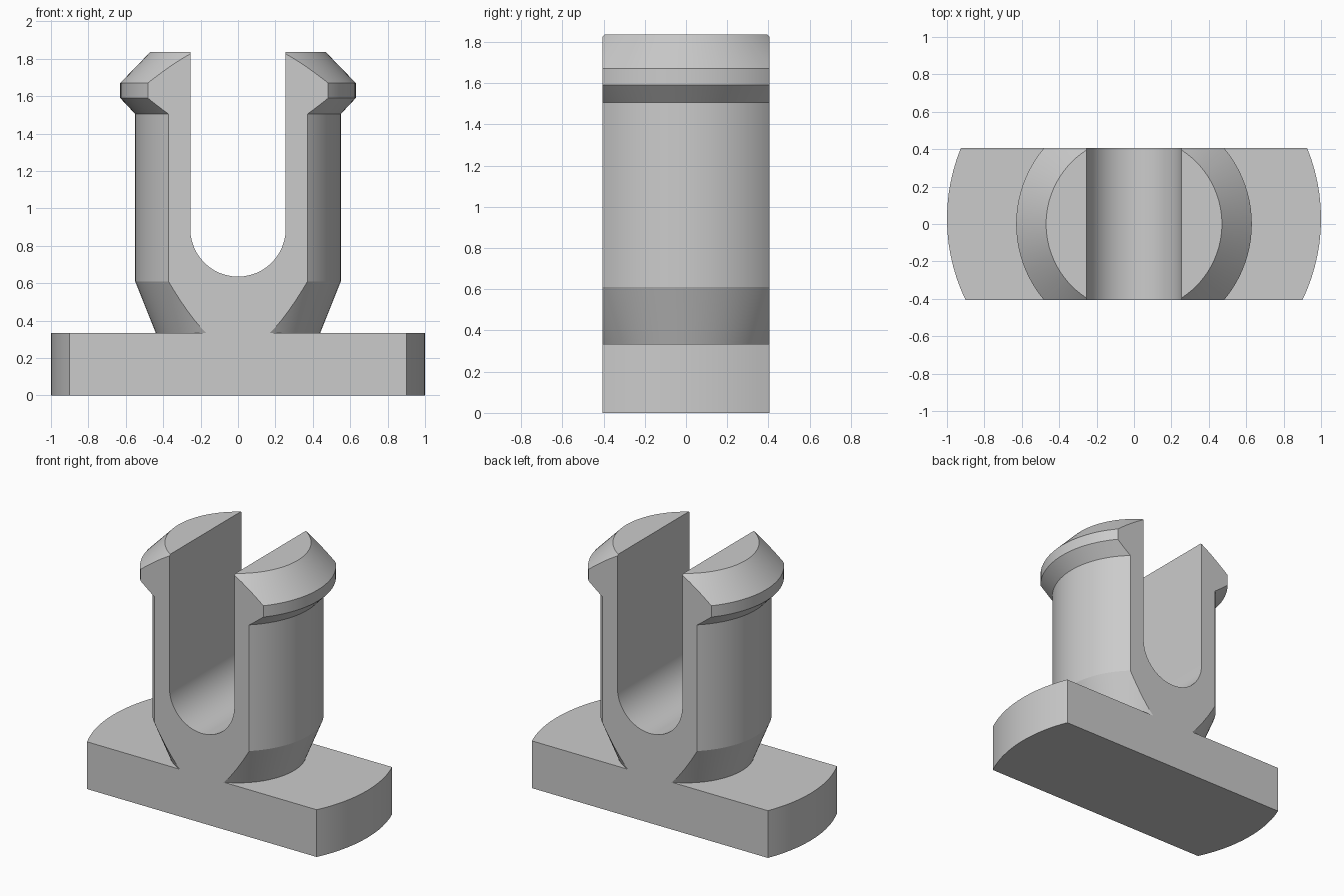
import bpy, bmesh, math
from mathutils import Matrix, Vector

cube = bpy.data.objects.get("Cube")
if cube:
    bpy.data.objects.remove(cube, do_unlink=True)

HALF_DEPTH = 0.405   # flat front and back
BASE_TOP = 0.335
SLOT_R = 0.255
SLOT_Z = 0.89        # centre of the rounded slot bottom

grey = bpy.data.materials.new("plain grey")
grey.use_nodes = True
grey.diffuse_color = (0.6, 0.6, 0.6, 1)
grey.node_tree.nodes["Principled BSDF"].inputs["Base Color"].default_value = (0.6, 0.6, 0.6, 1)


def finish(name, bm):
    bmesh.ops.remove_doubles(bm, verts=bm.verts, dist=1e-5)
    bmesh.ops.recalc_face_normals(bm, faces=bm.faces)
    mesh = bpy.data.meshes.new(name)
    bm.to_mesh(mesh)
    bm.free()
    mesh.materials.append(grey)
    obj = bpy.data.objects.new(name, mesh)
    bpy.context.collection.objects.link(obj)
    return obj


def lathe(name, profile, y=0.0, steps=96):
    """Revolve (radius, height) points around a vertical axis."""
    bm = bmesh.new()
    verts = [bm.verts.new((r, y, z)) for r, z in profile]
    edges = [bm.edges.new(pair) for pair in zip(verts, verts[1:])]
    bmesh.ops.spin(bm, geom=verts + edges, cent=(0, y, 0), axis=(0, 0, 1),
                   angle=math.tau, steps=steps)
    bmesh.ops.remove_doubles(bm, verts=bm.verts, dist=1e-5)
    # Close the two flat ends
    bmesh.ops.holes_fill(bm, edges=[e for e in bm.edges if e.is_boundary], sides=0)
    return finish(name, bm)


def combine(target, other, operation):
    mod = target.modifiers.new(operation.title(), "BOOLEAN")
    mod.operation, mod.solver, mod.object = operation, "EXACT", other
    bpy.context.view_layer.objects.active = target
    bpy.ops.object.modifier_apply(modifier=mod.name)
    bpy.data.objects.remove(other, do_unlink=True)


# Round post: tapered foot, straight shaft and barbed head, sunk into the base
clip = lathe("split_clip", [(0.44, 0.2), (0.44, BASE_TOP), (0.55, 0.61), (0.55, 1.505),
                            (0.63, 1.59), (0.63, 1.67), (0.47, 1.835)])

# Wide disc base, its arc centre slightly behind the post
base = lathe("base", [(1.0, 0.0), (1.0, BASE_TOP)], y=0.028)
combine(clip, base, "UNION")

# Trim front and back flat
bm = bmesh.new()
bmesh.ops.create_cube(bm, size=1, matrix=Matrix.Translation((0, 0, 1))
                      @ Matrix.Diagonal((4, 2 * HALF_DEPTH, 4, 1)))
combine(clip, finish("trim_box", bm), "INTERSECT")

# U-shaped slot between the two prongs
bm = bmesh.new()
angles = [math.pi + math.pi * i / 24 for i in range(25)]
outline = [(SLOT_R * math.cos(a), SLOT_Z + SLOT_R * math.sin(a)) for a in angles]
outline += [(SLOT_R, 2.2), (-SLOT_R, 2.2)]
face = bm.faces.new([bm.verts.new((x, -1, z)) for x, z in outline])
extruded = bmesh.ops.extrude_face_region(bm, geom=[face])["geom"]
bmesh.ops.translate(bm, vec=Vector((0, 2, 0)),
                    verts=[v for v in extruded if isinstance(v, bmesh.types.BMVert)])
combine(clip, finish("slot_cutter", bm), "DIFFERENCE")

# Smooth the round walls, keep the edges crisp
bpy.ops.object.select_all(action="DESELECT")
clip.select_set(True)
bpy.context.view_layer.objects.active = clip
bpy.ops.object.shade_smooth_by_angle(angle=math.radians(20))
